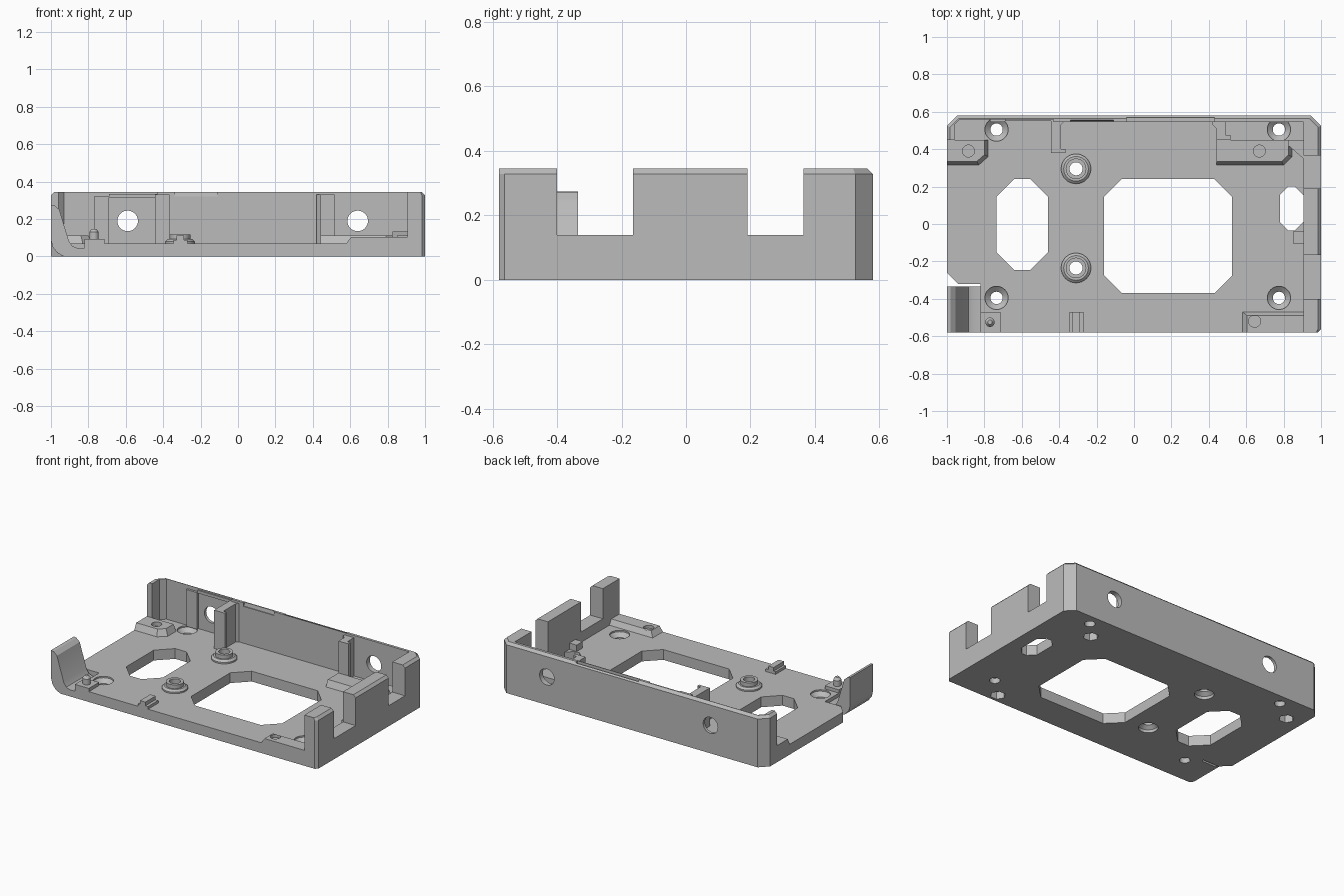
import bpy, bmesh, math
from mathutils import Vector, Matrix

cube = bpy.data.objects.get("Cube")
if cube:
    bpy.data.objects.remove(cube, do_unlink=True)

grey = bpy.data.materials.new("plain grey")
grey.use_nodes = True
COLOUR = (0.5, 0.5, 0.5, 1)
grey.diffuse_color = COLOUR
grey.node_tree.nodes["Principled BSDF"].inputs["Base Color"].default_value = COLOUR

FLOOR, TOP, PAD = 0.07, 0.345, 0.113


def loft(name, rings, closed=False):
    """Skin a list of point rings; cap the ends unless closed on itself."""
    bm = bmesh.new()
    loops = [[bm.verts.new(p) for p in ring] for ring in rings]
    n = len(loops[0])
    pairs = list(zip(loops, loops[1:]))
    if closed:
        pairs.append((loops[-1], loops[0]))
    else:
        bm.faces.new(loops[0])
        bm.faces.new(loops[-1])
    for a, b in pairs:
        for i in range(n):
            j = (i + 1) % n
            bm.faces.new((a[i], a[j], b[j], b[i]))
    bmesh.ops.recalc_face_normals(bm, faces=bm.faces)
    mesh = bpy.data.meshes.new(name)
    bm.to_mesh(mesh)
    bm.free()
    mesh.materials.append(grey)
    ob = bpy.data.objects.new(name, mesh)
    bpy.context.collection.objects.link(ob)
    return ob


def prism(name, pts, z0, z1, top=None):
    """Extrude an outline upwards, optionally to a different top outline."""
    return loft(name, [[(x, y, z0) for x, y in pts], [(x, y, z1) for x, y in top or pts]])


def box(name, x0, x1, y0, y1, z0, z1):
    return prism(name, [(x0, y0), (x1, y0), (x1, y1), (x0, y1)], z0, z1)


def side_prism(name, profile, x0, x1):
    """Extrude a (y, z) profile along x."""
    return loft(name, [[(x, y, z) for y, z in profile] for x in (x0, x1)])


def lathe(name, x, y, profile, n=32, closed=False, z=0, turn=0):
    """Revolve an (r, z) profile about an upright or turned axis."""
    m = Matrix.Translation((x, y, z)) @ Matrix.Rotation(turn, 4, 'X')
    rings = [[m @ Vector((r * math.cos(2 * math.pi * i / n), r * math.sin(2 * math.pi * i / n), h))
              for i in range(n)] for r, h in profile]
    return loft(name, rings, closed)


def octagon(x0, x1, y0, y1, c):
    return [(x0 + c, y0), (x1 - c, y0), (x1, y0 + c), (x1, y1 - c),
            (x1 - c, y1), (x0 + c, y1), (x0, y1 - c), (x0, y0 + c)]


def cut(target, cutters):
    """Subtract the cutters from the target, then discard them."""
    for c in cutters:
        c.hide_render = True
        mod = target.modifiers.new("cut", 'BOOLEAN')
        mod.operation, mod.solver, mod.object = 'DIFFERENCE', 'EXACT', c
        bpy.context.view_layer.objects.active = target
        bpy.ops.object.modifier_apply(modifier=mod.name)
        bpy.data.objects.remove(c, do_unlink=True)


# Floor plate with clipped rear corners and a slot beside the clip
floor = prism("floor_plate", [
    (-0.82, -0.58), (0.983, -0.58), (1, -0.563), (1, 0.525), (0.945, 0.58), (-0.945, 0.58),
    (-1, 0.525), (-1, -0.26), (-0.94, -0.32), (-0.82, -0.32)], 0, FLOOR)

bosses = [(-0.31, 0.295), (-0.31, -0.235)]
screws = [(x, y) for x in (-0.735, 0.775) for y in (-0.395, 0.505)]
nuts = [(-0.885, 0.39), (0.67, 0.39), (0.645, -0.52)]

# Openings, countersunk screw holes and hexagonal nut pockets
cutters = [prism("opening", octagon(*o), -0.1, 0.2) for o in (
    (-0.16, 0.525, -0.37, 0.24, 0.095),
    (-0.735, -0.46, -0.245, 0.24, 0.095),
    (0.78, 0.905, -0.035, 0.2, 0.045))]
cutters += [lathe("screw_hole", x, y, [(0.033, -0.1), (0.033, 0.035), (0.062, 0.06), (0.062, 0.1)])
            for x, y in screws]
cutters += [lathe("boss_hole", x, y, [(0.06, -0.1), (0.06, 0.02), (0.035, 0.04), (0.035, 0.1)])
            for x, y in bosses]
cutters += [lathe("nut_pocket", x, y, [(0.048, -0.1), (0.048, 0.05)], n=6) for x, y in nuts]
cut(floor, cutters)

# Walls: rear, long side and a short return, with a chamfered outer rim
inner = [(0.905, -0.58), (0.905, 0.545), (-0.43, 0.545), (-0.43, 0.56), (-0.93, 0.56),
         (-0.96, 0.53), (-0.96, 0.45)]
outer = [(-1, 0.45), (-1, 0.525), (-0.945, 0.58), (0.945, 0.58), (1, 0.525), (1, -0.563), (0.983, -0.58)]
rim = [(-0.983, 0.45), (-0.983, 0.518), (-0.938, 0.563), (0.938, 0.563), (0.983, 0.518),
       (0.983, -0.563), (0.975, -0.58)]
walls = loft("walls", [[(x, y, z) for x, y in inner + o]
                       for o, z in ((outer, FLOOR), (outer, TOP - 0.017), (rim, TOP))])
cutters = [box("notch", 0.85, 1.1, y0, y1, 0.14, 0.5) for y0, y1 in ((-0.40, -0.165), (0.19, 0.365))]
cutters += [lathe("wall_hole", x, 0.56, [(0.055, -0.1), (0.055, 0.1)], z=0.19, turn=math.pi / 2)
            for x in (-0.59, 0.64)]
cutters.append(box("rim_groove", -0.04, 0.43, 0.549, 0.57, 0.32, 0.4))
cutters.append(side_prism("rim_relief", [(0.53, 0.32), (0.551, 0.32), (0.558, 0.36), (0.53, 0.36)], -0.34, -0.11))
cut(walls, cutters)

# Upright ribs inside the rear wall
prism("left_rib", [(-0.445, 0.38), (-0.39, 0.38), (-0.39, 0.53), (-0.37, 0.55), (-0.445, 0.562)], FLOOR, TOP - 0.015)
box("left_rib_flange", -0.39, -0.365, 0.38, 0.40, FLOOR, TOP - 0.015)
prism("right_rib", [(0.42, 0.546), (0.42, 0.53), (0.44, 0.51), (0.44, 0.45), (0.515, 0.45),
                    (0.515, 0.475), (0.49, 0.475), (0.49, 0.546)], FLOOR, TOP - 0.015)
box("left_wall_panel", -0.77, -0.69, 0.545, 0.562, FLOOR, 0.32)
box("wall_panel_top", -0.69, -0.43, 0.55, 0.562, 0.315, 0.335)

# Raised pads over the nut pockets, with sloped free edges
pads = [
    prism("rear_left_pad", [(-1, 0.45), (-1, 0.315), (-0.83, 0.315), (-0.78, 0.36), (-0.78, 0.45)], FLOOR, PAD,
          [(-1, 0.45), (-1, 0.335), (-0.84, 0.335), (-0.80, 0.37), (-0.80, 0.45)]),
    prism("rear_right_pad", [(0.44, 0.45), (0.44, 0.315), (0.8, 0.315), (0.845, 0.36), (0.845, 0.45)], FLOOR, PAD,
          [(0.44, 0.45), (0.44, 0.335), (0.79, 0.335), (0.825, 0.37), (0.825, 0.45)]),
    prism("front_right_pad", [(0.58, -0.58), (0.905, -0.58), (0.905, -0.47), (0.58, -0.47)], FLOOR, 0.105,
          [(0.605, -0.58), (0.905, -0.58), (0.905, -0.49), (0.605, -0.49)])]
for pad, (x, y) in zip(pads, nuts):
    cut(pad, [lathe("pad_hole", x, y, [(0.032, 0.085), (0.032, 0.2)])])
prism("rear_corner_gusset", [(0.825, 0.45), (0.825, 0.42), (0.905, 0.35), (0.905, 0.45)], FLOOR, PAD + 0.02)
box("side_stop", 0.85, 0.905, -0.105, -0.04, FLOOR, PAD)

# Round bosses
for i, (x, y) in enumerate(bosses):
    lathe(f"boss_{i + 1}", x, y, [(0.035, FLOOR), (0.08, FLOOR), (0.08, 0.08), (0.066, 0.092),
                                  (0.055, 0.092), (0.055, 0.118), (0.035, 0.118)], closed=True)

# Small front stop and locating pin
box("front_stop", -0.345, -0.27, -0.58, -0.47, FLOOR, 0.088)
box("front_stop_ridge", -0.33, -0.29, -0.58, -0.47, 0.088, PAD)
box("pin_base", -0.82, -0.715, -0.58, -0.47, FLOOR, 0.092)
lathe("locating_pin", -0.77, -0.525, [(0.025, 0.09), (0.025, 0.13), (0.012, 0.148)])

# Springy corner clip, curved up from the floor
clip = [(-0.82, 0), (-0.93, 0), (-0.965, 0.018), (-0.99, 0.05), (-1, 0.09), (-1, 0.275), (-0.98, 0.272),
        (-0.955, 0.25), (-0.905, 0.085), (-0.885, 0.055), (-0.86, 0.045), (-0.82, 0.045)]
loft("corner_clip", [[(x, y, z) for x, z in clip] for y in (-0.58, -0.335)])

# Smooth the round surfaces, keep hard edges
bpy.ops.object.select_all(action='DESELECT')
for ob in bpy.context.collection.objects:
    if ob.type == 'MESH':
        ob.select_set(True)
        bpy.context.view_layer.objects.active = ob
bpy.ops.object.shade_smooth_by_angle(angle=math.radians(25))
